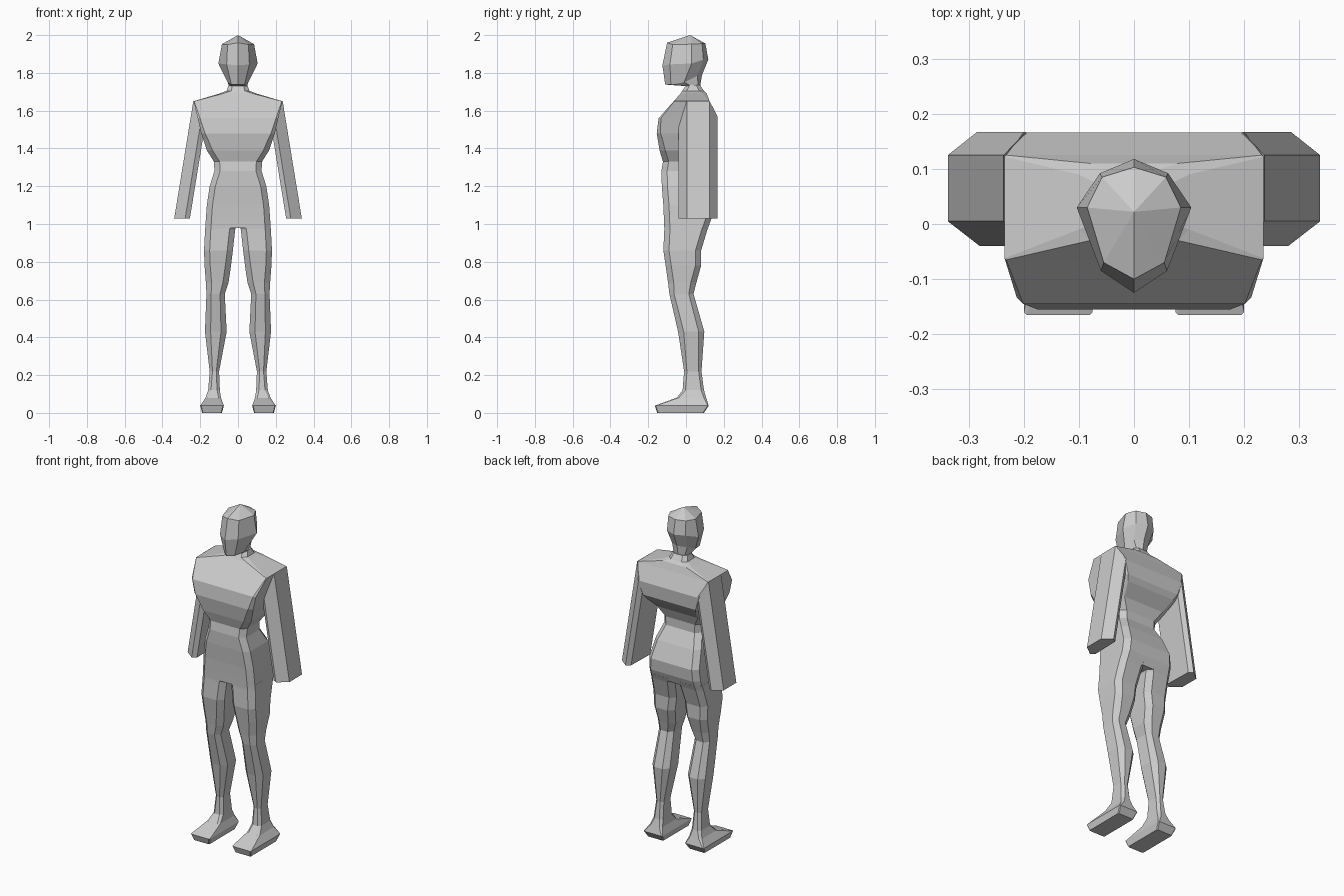
import bpy, bmesh


def loft(name, rings):
    """Skin a stack of equal-sized vertex rings and cap both ends."""
    bm = bmesh.new()
    loops = [[bm.verts.new(p) for p in r] for r in rings]
    n = len(loops[0])
    for a, b in zip(loops, loops[1:]):
        for i in range(n):
            j = (i + 1) % n
            bm.faces.new((a[i], a[j], b[j], b[i]))
    bm.faces.new(loops[0])
    bm.faces.new(loops[-1])
    bmesh.ops.remove_doubles(bm, verts=bm.verts, dist=0.0005)
    bmesh.ops.recalc_face_normals(bm, faces=bm.faces)
    me = bpy.data.meshes.new(name)
    bm.to_mesh(me)
    bm.free()
    ob = bpy.data.objects.new(name, me)
    bpy.context.collection.objects.link(ob)
    return ob


def box_ring(z, x0, x1, y0, y1, c):
    """Rectangle with its corners cut off by c."""
    return [(x0 + c, y0, z), (x1 - c, y0, z), (x1, y0 + c, z), (x1, y1 - c, z),
            (x1 - c, y1, z), (x0 + c, y1, z), (x0, y1 - c, z), (x0, y0 + c, z)]


def flip(rings):
    return [[(-x, y, z) for x, y, z in r] for r in rings]


# Torso: z, half width, front y, back y, corner cut
torso = [
    (1.735, 0.05, 0.0, 0.075, 0.02),
    (1.705, 0.06, -0.02, 0.095, 0.025),
    (1.69, 0.10, -0.03, 0.11, 0.02),
    (1.65, 0.235, -0.065, 0.125, 0.003),
    (1.56, 0.213, -0.145, 0.166, 0.012),
    (1.48, 0.195, -0.155, 0.16, 0.02),
    (1.45, 0.185, -0.15, 0.14, 0.025),
    (1.39, 0.165, -0.14, 0.08, 0.03),
    (1.33, 0.127, -0.122, 0.055, 0.03),
    (1.28, 0.125, -0.13, 0.055, 0.03),
    (1.20, 0.15, -0.128, 0.10, 0.03),
    (1.10, 0.165, -0.12, 0.14, 0.03),
    (1.03, 0.170, -0.117, 0.135, 0.03),
    (0.98, 0.173, -0.115, 0.117, 0.03),
]
loft("torso", [box_ring(z, -w, w, a, b, c) for z, w, a, b, c in torso])

# Legs with feet: z, inner x, outer x, front y, back y, corner cut
leg = [
    (1.00, 0.005, 0.172, -0.115, 0.125, 0.03),
    (0.97, 0.015, 0.174, -0.115, 0.113, 0.03),
    (0.86, 0.027, 0.18, -0.12, 0.08, 0.03),
    (0.78, 0.037, 0.177, -0.108, 0.08, 0.03),
    (0.69, 0.05, 0.17, -0.095, 0.055, 0.03),
    (0.63, 0.07, 0.167, -0.088, 0.04, 0.025),
    (0.43, 0.06, 0.175, -0.042, 0.097, 0.03),
    (0.22, 0.10, 0.15, -0.01, 0.082, 0.015),
    (0.12, 0.096, 0.158, -0.018, 0.095, 0.015),
    (0.08, 0.09, 0.172, -0.05, 0.107, 0.012),
    (0.038, 0.075, 0.20, -0.165, 0.12, 0.005),
    (0.00, 0.085, 0.19, -0.152, 0.095, 0.005),
]
leg_rings = [box_ring(*r) for r in leg]
loft("right_leg", leg_rings)
loft("left_leg", flip(leg_rings))

# Arms: slanted six-sided prisms; bottom x, y and height of the top end
arm = [(0.338, 0.005, 1.65), (0.338, 0.125, 1.65), (0.285, 0.167, 1.57),
       (0.26, 0.15, 1.50), (0.255, -0.025, 1.50), (0.28, -0.04, 1.57)]
Z0 = 1.028
arm_rings = [[(x - 0.163 * (t - Z0), y, t) for x, y, t in arm],
             [(x, y, Z0) for x, y, t in arm]]
loft("right_arm", arm_rings)
loft("left_arm", flip(arm_rings))


# Head: half of each eight-sided ring, front to back, then mirrored
def head_ring(half):
    return half + [(-x, y, z) for x, y, z in half[-2:0:-1]]


loft("head", [
    head_ring([(0, 0.022, 2.0)] * 5),
    head_ring([(0, -0.10, 1.96), (0.055, -0.07, 1.95), (0.085, 0.03, 1.952),
               (0.058, 0.085, 1.955), (0, 0.103, 1.955)]),
    head_ring([(0, -0.125, 1.84), (0.06, -0.085, 1.845), (0.104, 0.03, 1.85),
               (0.062, 0.092, 1.87), (0, 0.118, 1.87)]),
    head_ring([(0, -0.11, 1.738), (0.035, -0.08, 1.738), (0.055, -0.01, 1.75),
               (0.05, 0.06, 1.785), (0, 0.085, 1.79)]),
    head_ring([(0, -0.01, 1.735), (0.035, 0.0, 1.73), (0.048, 0.03, 1.73),
               (0.035, 0.065, 1.73), (0, 0.075, 1.73)]),
])
